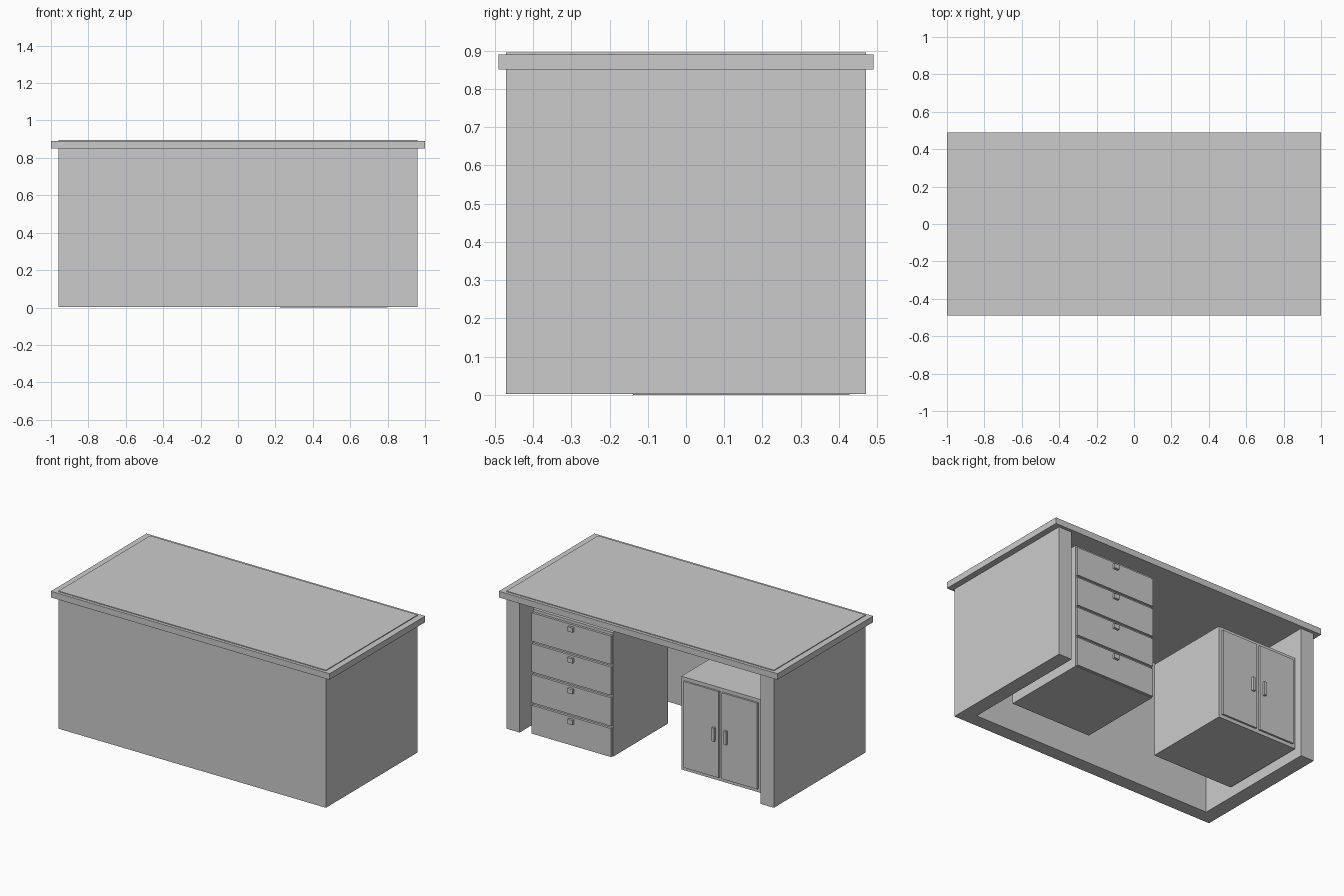
import bpy, bmesh

if "Cube" in bpy.data.objects:
    bpy.data.objects.remove(bpy.data.objects["Cube"])


def box(name, x0, x1, y0, y1, z0, z1):
    """Axis-aligned box between two corners."""
    bpy.ops.mesh.primitive_cube_add(
        size=1, location=((x0 + x1) / 2, (y0 + y1) / 2, (z0 + z1) / 2))
    ob = bpy.context.object
    ob.name = name
    ob.scale = (x1 - x0, y1 - y0, z1 - z0)
    bpy.ops.object.transform_apply(location=False, rotation=False, scale=True)
    return ob


def extrude_profile(name, points, z0, z1):
    """Flat outline in the xy plane pulled straight up."""
    bm = bmesh.new()
    face = bm.faces.new([bm.verts.new((x, y, z0)) for x, y in points])
    top = bmesh.ops.extrude_face_region(bm, geom=[face])
    verts = [v for v in top["geom"] if isinstance(v, bmesh.types.BMVert)]
    bmesh.ops.translate(bm, verts=verts, vec=(0, 0, z1 - z0))
    bmesh.ops.recalc_face_normals(bm, faces=bm.faces)
    mesh = bpy.data.meshes.new(name)
    bm.to_mesh(mesh)
    bm.free()
    ob = bpy.data.objects.new(name, mesh)
    bpy.context.collection.objects.link(ob)
    return ob


# U-shaped panel body, open at the back
X, Y, IX, IY = 0.96, 0.47, 0.865, -0.382
extrude_profile("desk_panels", [(-X, -Y), (X, -Y), (X, Y), (IX, Y),
                                (IX, IY), (-IX, IY), (-IX, Y), (-X, Y)], 0.002, 0.85)

# Table top with thin raised pad
box("table_top", -1, 1, -0.49, 0.49, 0.85, 0.89)
box("desk_pad", -X, X, -Y, Y, 0.89, 0.895)

# Drawer unit: carcass, four fronts and small pulls
DX0, DX1 = 0.225, 0.80
box("drawer_carcass", DX0, DX1, -0.138, 0.428, 0.0, 0.805)
for i in range(4):
    z = 0.2 * i
    box(f"drawer_front_{i + 1}", DX0 + 0.003, DX1 - 0.003, 0.428, 0.443, z + 0.003, z + 0.187)
    cx = (DX0 + DX1) / 2
    box(f"drawer_pull_{i + 1}", cx - 0.018, cx + 0.018, 0.443, 0.458, z + 0.144, z + 0.174)

# Cupboard: carcass, two doors and upright handles
CX0, CX1 = -0.848, -0.273
mid = (CX0 + CX1) / 2
box("cupboard_carcass", CX0, CX1, -0.143, 0.438, 0.055, 0.66)
for side, s in (("left", 1), ("right", -1)):
    a, b = sorted((mid + s * 0.011, mid + s * 0.265))
    box(f"cupboard_door_{side}", a, b, 0.438, 0.450, 0.078, 0.637)
    h = mid + s * 0.042
    box(f"door_handle_{side}", h - 0.009, h + 0.009, 0.450, 0.465, 0.312, 0.400)
